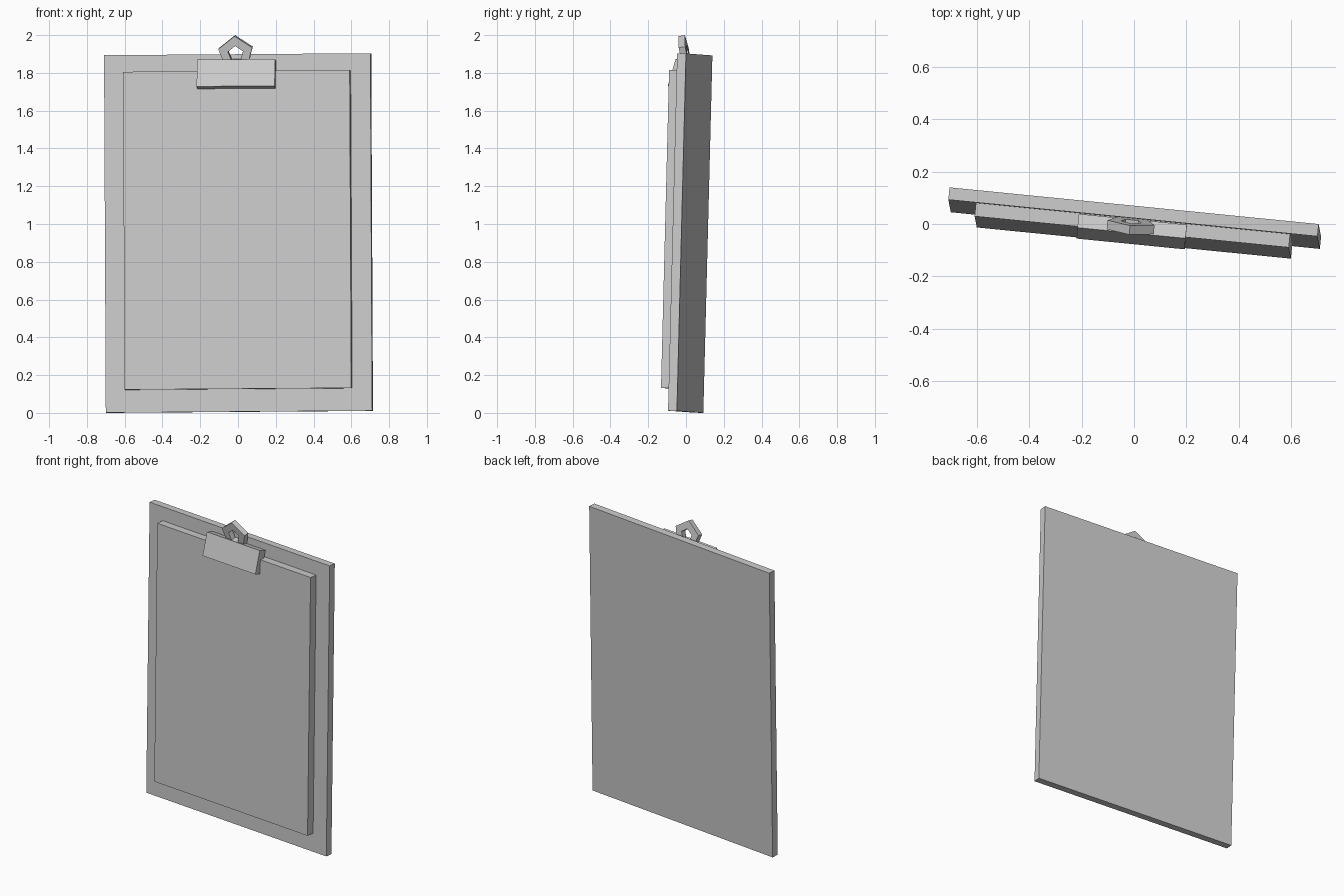
import bpy, bmesh
from math import sin, cos, pi, radians
from mathutils import Matrix, Euler

if "Cube" in bpy.data.objects:
    bpy.data.objects.remove(bpy.data.objects["Cube"])

# Shared frame: origin at the bottom middle of the board's front face
FRAME = (Matrix.Translation((0.005, -0.025, 0.0064)) @
         Euler([radians(a) for a in (-1.42, -0.42, -5.67)]).to_matrix().to_4x4())


def add_object(name, bm, loc, tilt=0.0, roll=0.0):
    bmesh.ops.recalc_face_normals(bm, faces=bm.faces)
    mesh = bpy.data.meshes.new(name)
    bm.to_mesh(mesh)
    bm.free()
    ob = bpy.data.objects.new(name, mesh)
    bpy.context.collection.objects.link(ob)
    ob.matrix_world = (FRAME @ Matrix.Translation(loc) @
                       Matrix.Rotation(radians(tilt), 4, 'X') @
                       Matrix.Rotation(radians(roll), 4, 'Y'))
    return ob


def box(name, size, loc, tilt=0.0):
    bm = bmesh.new()
    bmesh.ops.create_cube(bm, size=1.0)
    bmesh.ops.scale(bm, vec=size, verts=bm.verts)
    return add_object(name, bm, loc, tilt)


def ring(name, sides, outer, inner, depth, loc, tilt, roll):
    bm = bmesh.new()
    loops = []
    for r, y in ((outer, -depth / 2), (outer, depth / 2),
                 (inner, depth / 2), (inner, -depth / 2)):
        loops.append([bm.verts.new((r * sin(2 * pi * i / sides), y,
                                    r * cos(2 * pi * i / sides)))
                      for i in range(sides)])
    for k in range(4):
        a, b = loops[k], loops[(k + 1) % 4]
        for i in range(sides):
            j = (i + 1) % sides
            bm.faces.new((a[i], a[j], b[j], b[i]))
    return add_object(name, bm, loc, tilt, roll)


# Backing board and the sheet stack on it
box("board", (1.417, 0.047, 1.893), (0, 0.0235, 0.9465))
box("paper_stack", (1.206, 0.051, 1.683), (0, -0.0255, 0.9615))

# Clip bar, its lower edge tipped forward
box("clip_bar", (0.415, 0.055, 0.148), (0, -0.0496, 1.786), -15)

# Five-sided hanging ring behind the clip
ring("hanging_ring", 5, 0.095, 0.042, 0.035, (-0.004, -0.031, 1.897), 11.5, -2)
